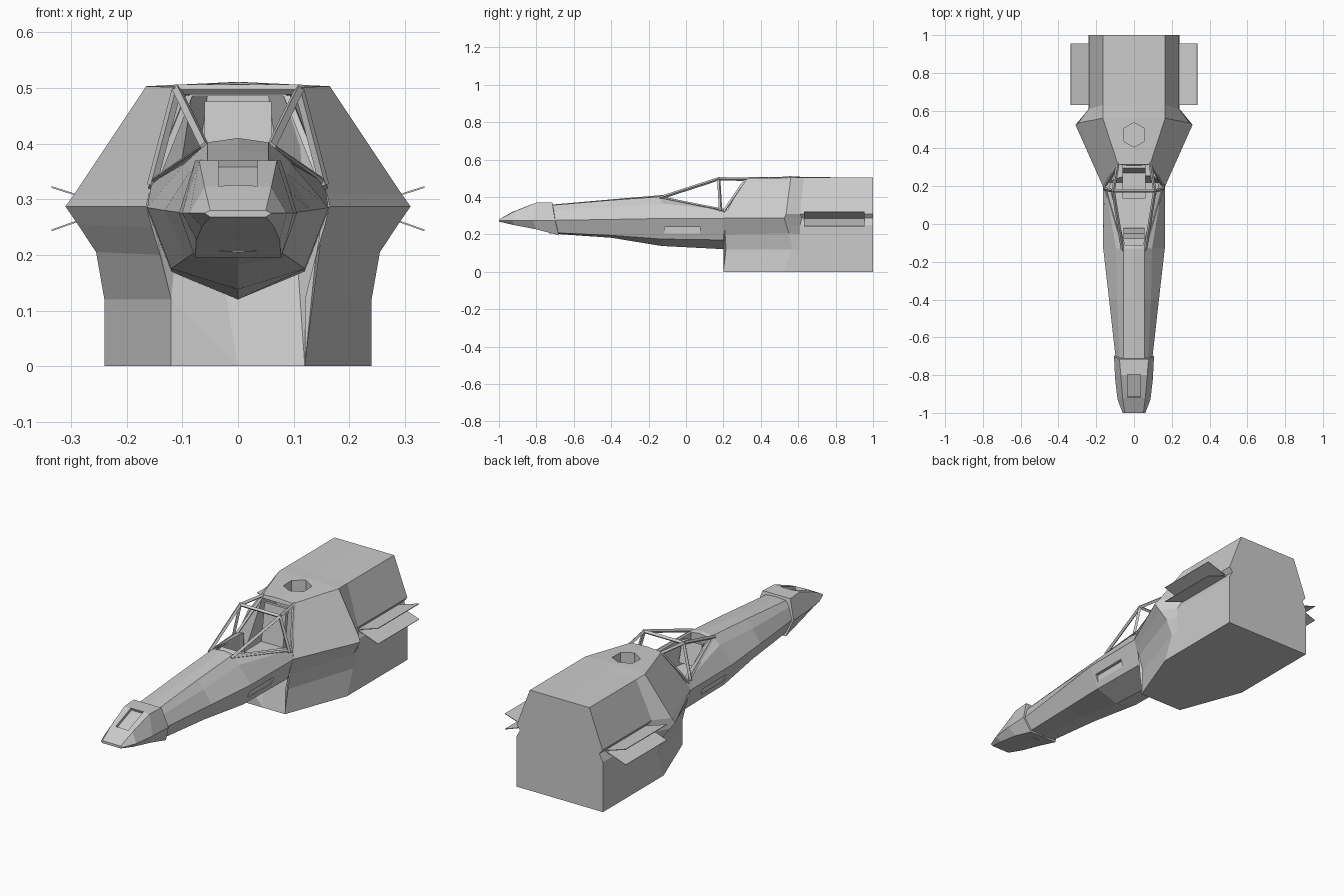
import bpy, bmesh, math
from mathutils import Vector

if "Cube" in bpy.data.objects:
    bpy.data.objects.remove(bpy.data.objects["Cube"])


def finish(name, bm):
    bmesh.ops.recalc_face_normals(bm, faces=bm.faces)
    me = bpy.data.meshes.new(name)
    bm.to_mesh(me)
    bm.free()
    ob = bpy.data.objects.new(name, me)
    bpy.context.collection.objects.link(ob)
    return ob


def loft(name, rings):
    """Each ring is a half outline (x, y, z) from top centre down, mirrored over x."""
    bm = bmesh.new()
    loops = []
    for half in rings:
        pts = half + [(-x, y, z) for x, y, z in reversed(half) if x > 0]
        loops.append([bm.verts.new(p) for p in pts])
    n = len(loops[0])
    for a, b in zip(loops, loops[1:]):
        for i in range(n):
            j = (i + 1) % n
            bm.faces.new((a[i], a[j], b[j], b[i]))
    caps = [bm.faces.new(loops[0]), bm.faces.new(loops[-1])]
    bmesh.ops.triangulate(bm, faces=caps)
    return finish(name, bm)


def box(name, loc, size, tilt=0):
    bpy.ops.mesh.primitive_cube_add(size=1, location=loc, rotation=(tilt, 0, 0))
    ob = bpy.context.object
    ob.name = name
    ob.scale = size
    return ob


def cut(target, cutter):
    mod = target.modifiers.new("cut", 'BOOLEAN')
    mod.operation = 'DIFFERENCE'
    mod.solver = 'EXACT'
    mod.object = cutter
    bpy.context.view_layer.objects.active = target
    bpy.ops.object.modifier_apply(modifier=mod.name)


def remove(ob):
    bpy.data.objects.remove(ob, do_unlink=True)


def strut(name, a, b, r=0.009):
    a, b = Vector(a), Vector(b)
    d = b - a
    bpy.ops.mesh.primitive_cylinder_add(vertices=4, radius=r, depth=d.length,
                                        location=(a + b) / 2)
    ob = bpy.context.object
    ob.name = name
    ob.rotation_euler = d.to_track_quat('Z', 'Y').to_euler()


def section(y, pts):
    return [(x, y, z) for x, z in pts]


# Rear engine body with flared shoulders
body = loft("rear_body", [
    [(0, .315, .505), (.085, .315, .5), (.16, .21, .31), (.165, .2, .287),
     (.155, .2, .25), (.14, .2, .2), (.12, .2, .12), (.12, .2, 0), (0, .2, 0)],
    [(0, .56, .511), (.165, .56, .503), (.295, .535, .308), (.31, .525, .287),
     (.288, .535, .255), (.255, .55, .205), (.24, .57, .12), (.24, .52, 0), (0, .52, 0)],
    [(0, .63, .507), (.165, .63, .503), (.238, .61, .31), (.22, .62, .287),
     (.24, .61, .25), (.24, .61, .2), (.24, .61, .12), (.24, .61, 0), (0, .61, 0)],
    [(0, 1, .503), (.165, 1, .503), (.238, 1, .31), (.22, 1, .287),
     (.24, 1, .25), (.24, 1, .2), (.24, 1, .12), (.24, 1, 0), (0, 1, 0)],
])

# Long tapering front fuselage
fuselage = loft("fuselage", [
    section(-.73, [(0, .358), (.055, .355), (.075, .33), (.095, .275), (.068, .21), (0, .205)]),
    section(-.40, [(0, .387), (.055, .383), (.09, .345), (.132, .28), (.092, .195), (0, .182)]),
    section(-.13, [(0, .41), (.055, .402), (.095, .365), (.163, .285), (.12, .175), (0, .138)]),
    section(.22, [(0, .34), (.10, .335), (.155, .33), (.165, .285), (.12, .17), (0, .12)]),
])

# Open cockpit through the fuselage and into the body
pit = loft("cockpit_cutter", [
    section(-.11, [(0, .485), (.048, .485), (.048, .26), (0, .26)]),
    section(.2, [(0, .485), (.125, .485), (.13, .24), (0, .24)]),
    section(.39, [(0, .485), (.055, .485), (.09, .24), (0, .24)]),
])
cut(body, pit)
cut(fuselage, pit)
remove(pit)

# Hexagonal roof port
bpy.ops.mesh.primitive_cylinder_add(vertices=6, radius=.065, depth=.2, location=(0, .472, .52))
port = bpy.context.object
cut(body, port)
remove(port)

# Side slots in the fuselage
for s in (-1, 1):
    slot = box("slot_cutter", (s * .175, -.02, .222), (.09, .19, .034))
    cut(fuselage, slot)
    remove(slot)

# Nose cap with a recessed window
nose = loft("nose", [
    [(0, -1, .28), (.05, -1, .28), (.06, -1, .275), (.05, -1, .268), (0, -1, .268)],
    [(0, -.92, .325), (.06, -.92, .322), (.087, -.93, .275), (.065, -.92, .25), (0, -.92, .25)],
    [(0, -.80, .37), (.07, -.80, .37), (.1, -.82, .275), (.075, -.80, .227), (0, -.80, .227)],
    [(0, -.715, .37), (.077, -.715, .37), (.106, -.70, .275), (.077, -.68, .195), (0, -.68, .195)],
])
window = box("window_cutter", (0, -.86, .353), (.07, .13, .04), math.radians(21))
cut(nose, window)
remove(window)

# Canopy frame
for s in (-1, 1):
    top = (s * .11, .175, .497)
    strut("canopy_front_strut", (s * .06, -.14, .395), top)
    strut("canopy_side_strut", (s * .155, .185, .325), top)
    strut("canopy_roof_strut", top, (s * .085, .325, .495))
    strut("canopy_sill", (s * .06, -.13, .395), (s * .155, .2, .33), .007)
    strut("canopy_rear_pillar", (s * .155, .2, .32), (s * .085, .32, .495), .008)
strut("canopy_arch", (-.115, .175, .497), (.115, .175, .497))

# Seat and instrument panel
box("seat_back", (0, .29, .36), (.12, .02, .23), math.radians(-8))
box("seat_base", (0, .21, .27), (.12, .15, .04))
box("instrument_panel", (0, -.05, .33), (.11, .03, .11), math.radians(15))

# V-shaped side fins
for s in (-1, 1):
    for tip_z in (.322, .244):
        bm = bmesh.new()
        vs = [bm.verts.new(p) for p in (
            (s * .22, .63, .285), (s * .335, .63, tip_z),
            (s * .335, .955, tip_z), (s * .22, .955, .285))]
        bm.faces.new(vs)
        fin = finish("side_fin", bm)
        mod = fin.modifiers.new("thickness", 'SOLIDIFY')
        mod.thickness = .003
        mod.offset = 0
